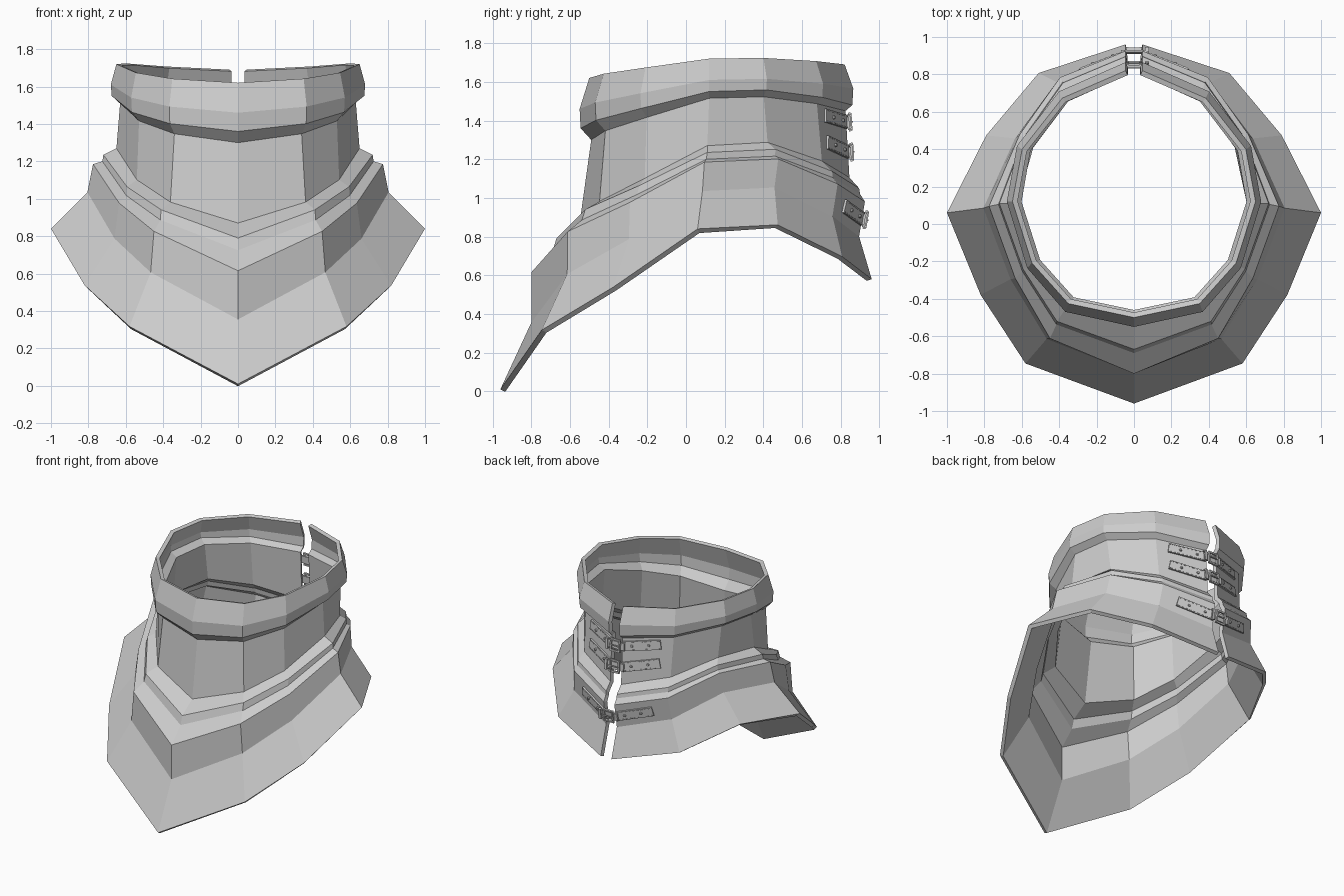
import bpy, bmesh
from mathutils import Vector, Matrix

if "Cube" in bpy.data.objects:
    bpy.data.objects.remove(bpy.data.objects["Cube"])

# Column shapes (front centre -> side -> back gap): x share, y share, z share
COLLAR = [(0, 1, 0), (.54, .88, .22), (.84, .53, .54), (1, 0, 1),
          (.92, .40, -.12), (.59, .79, .43), (0, 1, 1)]
FLARE = [(0, 1, 0), (.58, .79, .37), (.82, .43, .635), (1, 0, 1),
         (.79, .46, -.08), (.51, .83, .55), (0, 1, 1)]
GAP = .045

# Rings, top to bottom: blend, front y, side x, side y, back y, front z, side z, back z
ROWS = [
    (0, -.50, .65, .12, .82, 1.62, 1.72, 1.69),      # rim
    (0, -.55, .68, .12, .865, 1.46, 1.61, 1.565),    # lip crease
    (0, -.545, .675, .12, .86, 1.36, 1.55, 1.48),    # lip bottom
    (0, -.49, .63, .12, .825, 1.30, 1.515, 1.45),    # neck top
    (.4, -.55, .65, .11, .845, .87, 1.27, 1.105),    # neck base
    (.8, -.67, .72, .11, .895, .79, 1.235, 1.05),    # first step
    (.8, -.69, .725, .105, .90, .725, 1.20, 1.02),
    (1, -.80, .775, .095, .925, .615, 1.185, .98),   # second step
    (1, -.80, .805, .085, .895, .355, 1.035, .80),   # flare crease
    (1, -.96, 1.0, .06, .96, .01, .84, .58),         # flare edge
]


def ring_point(row, col):
    t, fy, sx, sy, by, fz, sz, bz = row
    side = -1 if col < 0 else 1
    i = abs(col)
    wx, wy, wz = [a + (b - a) * t for a, b in zip(COLLAR[i], FLARE[i])]
    x = GAP if i == 6 else sx * wx
    if i <= 3:
        return Vector((side * x, sy + (fy - sy) * wy, fz + (sz - fz) * wz))
    return Vector((side * x, sy + (by - sy) * wy, sz + (bz - sz) * wz))


def finish(bm, name):
    me = bpy.data.meshes.new(name)
    bm.to_mesh(me)
    bm.free()
    ob = bpy.data.objects.new(name, me)
    bpy.context.collection.objects.link(ob)
    return ob


# Armour collar shell, open at the back
bm = bmesh.new()
grid = [[bm.verts.new(ring_point(r, c)) for c in range(-6, 7)] for r in ROWS]
for a, b in zip(grid, grid[1:]):
    for c in range(12):
        bm.faces.new((a[c], b[c], b[c + 1], a[c + 1]))
shell = finish(bm, "neck_guard")
mod = shell.modifiers.new("thickness", 'SOLIDIFY')
mod.thickness = .028
mod.offset = -1
mod.use_even_offset = True


def back_point(r, f, x):
    """Point on the back facet between ring r and r+1."""
    s = -1 if x < 0 else 1
    a = ring_point(ROWS[r], 5 * s).lerp(ring_point(ROWS[r + 1], 5 * s), f)
    b = ring_point(ROWS[r], 6 * s).lerp(ring_point(ROWS[r + 1], 6 * s), f)
    k = max(0, (abs(x) - GAP) / (abs(a.x) - GAP))
    p = b.lerp(a, k)
    p.x = x
    return p


def frame(r, f, x):
    """Local axes on the back facet: along the strap, up, outward."""
    p = back_point(r, f, x)
    u = (back_point(r, f, x + .01) - back_point(r, f, x - .01)).normalized()
    v = back_point(r, f + .05, x) - back_point(r, f - .05, x)
    n = u.cross(v).normalized()
    w = n.cross(u)
    return Matrix(((u.x, w.x, n.x, p.x), (u.y, w.y, n.y, p.y),
                   (u.z, w.z, n.z, p.z), (0, 0, 0, 1)))


def box(bm, m, centre, size):
    bmesh.ops.create_cube(bm, size=1, matrix=m @ Matrix.Translation(centre)
                          @ Matrix.Diagonal((*size, 1)))


def rivet(bm, m, x, y, z):
    bmesh.ops.create_cone(bm, cap_ends=True, segments=8, radius1=.011, radius2=.007,
                          depth=.012, matrix=m @ Matrix.Translation((x, y, z)))


def make_strap(name, r, f):
    strap, metal, thread = bmesh.new(), bmesh.new(), bmesh.new()
    # Leather tabs on both sides, with rivets and stitches
    for s in (-1, 1):
        m = frame(r, f, s * .17)
        box(strap, m, (0, 0, .006), (.27, .07, .012))
        for x in (-.07, .05):
            rivet(metal, m, s * x, 0, .016)
        for i in range(9):
            for y in (-.028, .028):
                box(thread, m, (-.12 + i * .03, y, .013), (.016, .004, .004))
    # Bridge over the gap, with buckle frame, prong and keeper
    m = frame(r, f, 0)
    box(strap, m, (0, 0, .01), (.14, .055, .012))
    for s in (-1, 1):
        box(metal, m, (0, s * .042, .018), (.08, .012, .014))
        box(metal, m, (s * .036, 0, .022), (.012, .09, .014))
        box(metal, m, (.07, s * .036, .016), (.02, .008, .018))
    box(metal, m, (.005, 0, .03), (.075, .008, .008))
    box(metal, m, (.07, 0, .026), (.02, .078, .008))
    finish(strap, name + "_leather")
    finish(metal, name + "_buckle")
    finish(thread, name + "_stitching")


make_strap("upper_strap", 3, .17)
make_strap("middle_strap", 3, .62)
make_strap("lower_strap", 7, .5)
